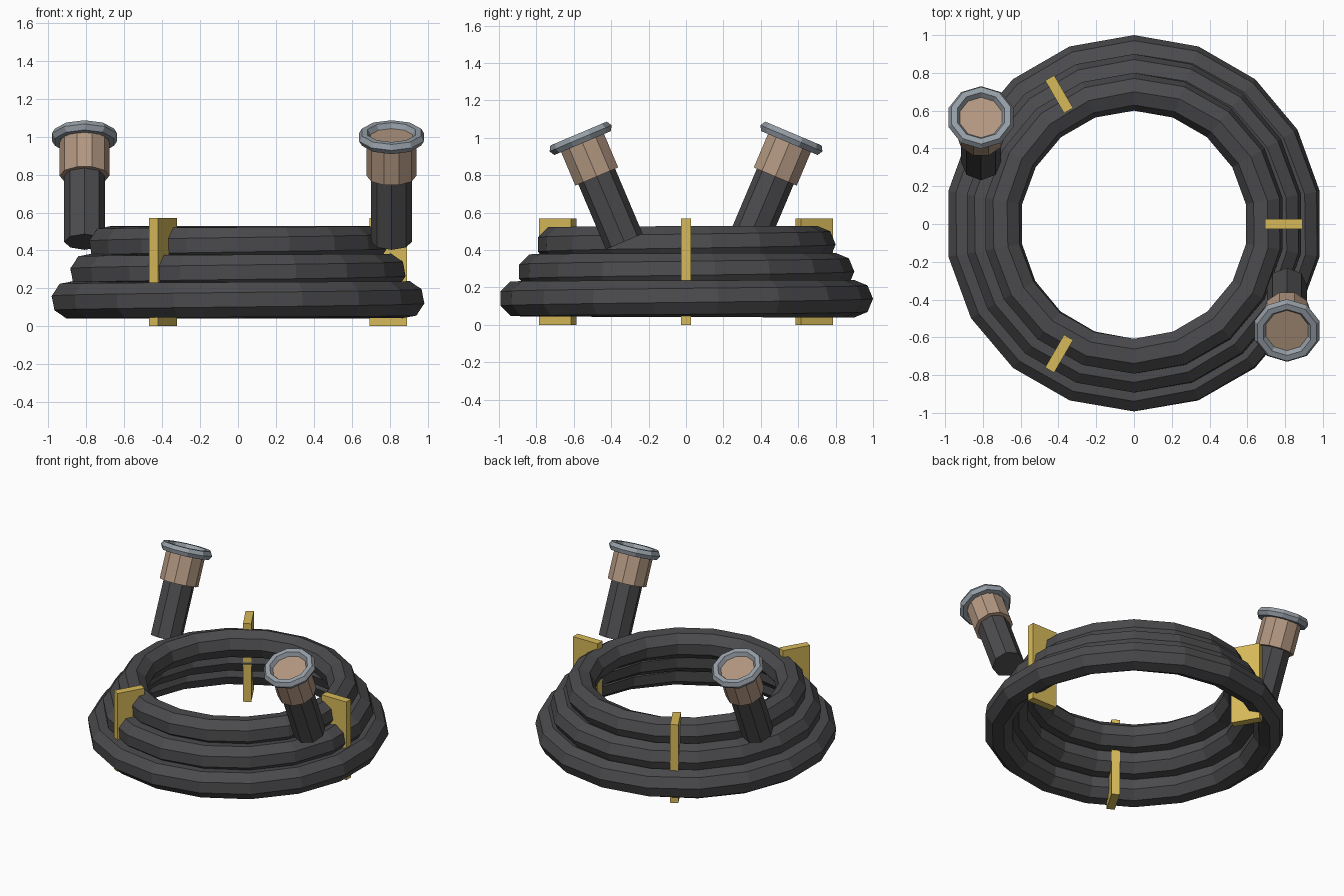
import bpy, bmesh, math
from mathutils import Matrix, Vector

if "Cube" in bpy.data.objects:
    bpy.data.objects.remove(bpy.data.objects["Cube"])


def material(name, rgb):
    m = bpy.data.materials.new(name)
    m.diffuse_color = (*rgb, 1)
    m.use_nodes = True
    m.node_tree.nodes["Principled BSDF"].inputs["Base Color"].default_value = m.diffuse_color
    return m


RUBBER = material("rubber", (0.07, 0.07, 0.075))
BRASS = material("tan_fitting", (0.45, 0.31, 0.22))
METAL = material("grey_metal", (0.30, 0.34, 0.38))
STRAP = material("yellow_strap", (0.68, 0.49, 0.10))


def finish(name, bm, mat, matrix=Matrix()):
    bmesh.ops.transform(bm, matrix=matrix, verts=bm.verts)
    bmesh.ops.recalc_face_normals(bm, faces=bm.faces)
    mesh = bpy.data.meshes.new(name)
    bm.to_mesh(mesh)
    bm.free()
    mesh.materials.append(mat)
    ob = bpy.data.objects.new(name, mesh)
    bpy.context.collection.objects.link(ob)


def ring(name, major, minor, n, m, mat, matrix, twist=0):
    # Torus with vertices on the y axis; twist turns the section by whole sides
    bm = bmesh.new()
    rows = []
    for i in range(n):
        a = math.pi / 2 + math.tau * i / n
        row = []
        for j in range(m):
            b = math.tau * (j + twist * i / n) / m
            r = major + minor * math.cos(b)
            row.append(bm.verts.new((r * math.cos(a), r * math.sin(a), minor * math.sin(b))))
        rows.append(row)
    for i in range(n):
        k = (i + 1) % n
        shift = twist if k == 0 else 0
        for j in range(m):
            j2 = (j + 1) % m
            bm.faces.new((rows[i][j], rows[k][(j + shift) % m],
                          rows[k][(j2 + shift) % m], rows[i][j2]))
    finish(name, bm, mat, matrix)


def cylinder(name, radius, z0, z1, sides, mat, matrix):
    bm = bmesh.new()
    bmesh.ops.create_cone(bm, cap_ends=True, segments=sides, radius1=radius,
                          radius2=radius, depth=z1 - z0)
    turn = Matrix.Rotation(math.pi / 2, 4, 'Z')
    finish(name, bm, mat, matrix @ Matrix.Translation((0, 0, (z0 + z1) / 2)) @ turn)


# Three stacked hose loops, narrowing upward
for name, major, z in (("bottom_loop", 0.9, 0.14), ("middle_loop", 0.8, 0.285), ("top_loop", 0.7, 0.43)):
    ring(name, major, 0.1, 18, 8, RUBBER, Matrix.Translation((0, 0, z)), twist=1)

# Three radial straps
for k in range(3):
    bm = bmesh.new()
    bmesh.ops.create_cube(bm, size=1)
    finish(f"strap_{k + 1}", bm, STRAP,
           Matrix.Rotation(math.tau * k / 3, 4, 'Z')
           @ Matrix.Translation((0.793, 0, 0.285)) @ Matrix.Diagonal((0.2, 0.055, 0.57, 1)))

# Two leaning hose ends with fitting and flange, half a turn apart
for side, angle in (("front", 0), ("back", math.pi)):
    base = (Matrix.Rotation(angle, 4, 'Z') @ Matrix.Translation((0.81, -0.33, 0.445))
            @ Matrix.Rotation(0.4, 4, 'X'))
    cylinder(side + "_hose_end", 0.107, 0, 0.45, 8, RUBBER, base)
    cylinder(side + "_fitting", 0.131, 0.378, 0.60, 10, BRASS, base)
    ring(side + "_flange", 0.148, 0.032, 10, 6, METAL, base @ Matrix.Translation((0, 0, 0.6)))
